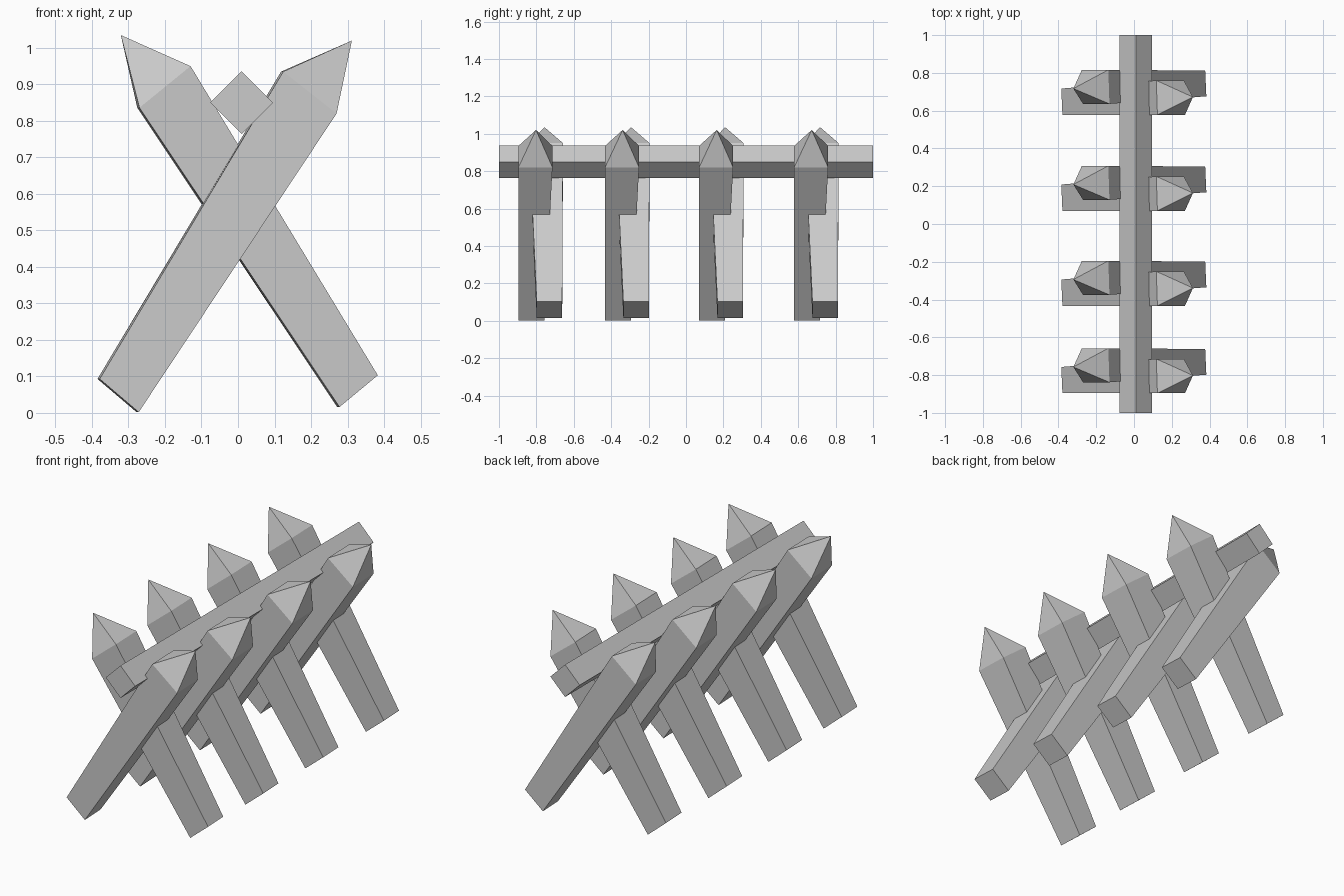
import bpy, bmesh

if "Cube" in bpy.data.objects:
    bpy.data.objects.remove(bpy.data.objects["Cube"])


def make_object(name, bm):
    bmesh.ops.recalc_face_normals(bm, faces=bm.faces)
    mesh = bpy.data.meshes.new(name)
    bm.to_mesh(mesh)
    bm.free()
    obj = bpy.data.objects.new(name, mesh)
    bpy.context.collection.objects.link(obj)
    return obj


def stake(name, foot, shoulder, tip, y_foot, y_shoulder, offset):
    """Tapered square post with a pyramid point; foot/shoulder are (x, z) pairs."""
    bm = bmesh.new()
    rings = []
    for (p, q), (front, back) in ((foot, y_foot), (shoulder, y_shoulder)):
        skew = -0.006  # posts are turned very slightly
        ring = [(p[0], front, p[1]), (q[0], front, q[1]),
                (q[0] + skew, back, q[1]), (p[0] + skew, back, p[1])]
        rings.append([bm.verts.new((x, y + offset, z)) for x, y, z in ring])
    apex = bm.verts.new((tip[0], tip[1] + offset, tip[2]))
    low, high = rings
    bm.faces.new(low)
    for i in range(4):
        j = (i + 1) % 4
        bm.faces.new((low[i], low[j], high[j], high[i]))
        bm.faces.new((high[i], high[j], apex))
    return make_object(name, bm)


# Crossed pairs of sharpened stakes
for n, offset in enumerate((0.0, 0.463, 0.966, 1.474), 1):
    stake(f"front_stake_{n}",
          ((-0.379, 0.093), (-0.272, 0.002)), ((0.124, 0.935), (0.27, 0.82)),
          (0.312, -0.802, 1.02), (-0.896, -0.757), (-0.896, -0.714), offset)
    stake(f"rear_stake_{n}",
          ((0.278, 0.016), (0.383, 0.103)), ((-0.27, 0.836), (-0.13, 0.95)),
          (-0.321, -0.757, 1.035), (-0.798, -0.662), (-0.838, -0.658), offset)

# Long diamond-section beam resting in the crossings
bm = bmesh.new()
profile = [(0.01, 0.936), (0.096, 0.85), (0.01, 0.764), (-0.076, 0.85)]
end = bm.faces.new([bm.verts.new((x, -1, z)) for x, z in profile])
out = bmesh.ops.extrude_face_region(bm, geom=[end], use_keep_orig=True)
bmesh.ops.translate(bm, vec=(0, 2, 0),
                    verts=[v for v in out["geom"] if isinstance(v, bmesh.types.BMVert)])
make_object("cross_beam", bm)
